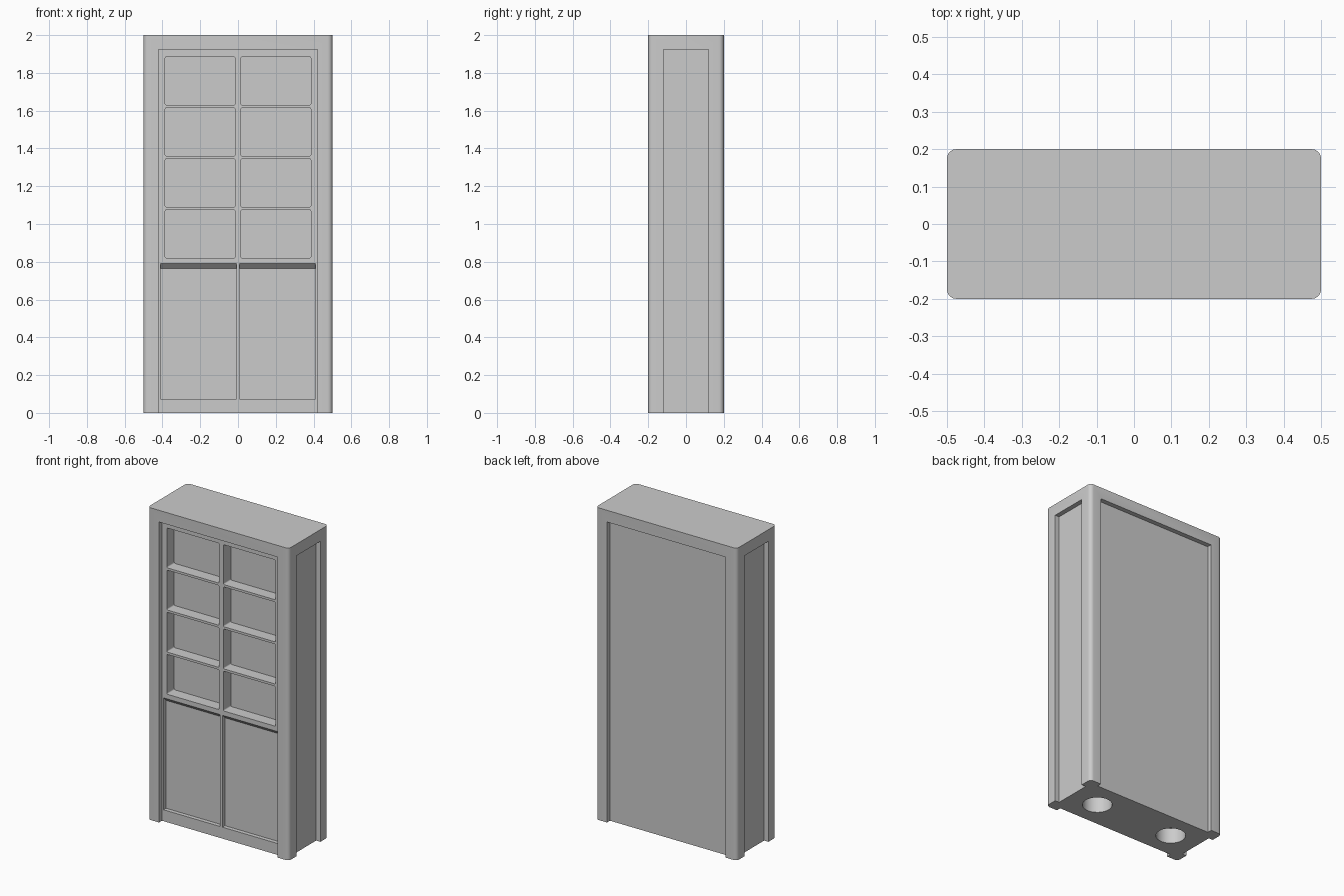
import bpy
import bmesh
import math
from mathutils import Matrix, Vector

cube = bpy.data.objects.get("Cube")
if cube:
    bpy.data.objects.remove(cube, do_unlink=True)

WIDTH, DEPTH, HEIGHT = 1.0, 0.4, 2.0
POST = 0.08        # width of the corner posts and top rail
RECESS = 0.03      # depth of the sunken panels
FRONT = -DEPTH / 2 + RECESS

grey = bpy.data.materials.new("light grey")
grey.use_nodes = True
grey.diffuse_color = (0.6, 0.6, 0.6, 1)
grey.node_tree.nodes["Principled BSDF"].inputs["Base Color"].default_value = (0.6, 0.6, 0.6, 1)


def finish(name, bm):
    mesh = bpy.data.meshes.new(name)
    bmesh.ops.recalc_face_normals(bm, faces=bm.faces)
    bm.to_mesh(mesh)
    bm.free()
    mesh.materials.append(grey)
    obj = bpy.data.objects.new(name, mesh)
    bpy.context.collection.objects.link(obj)
    return obj


def box(name, low, high, axis=None, radius=0):
    """Box between two corners, with edges along one axis rounded."""
    low, high = Vector(low), Vector(high)
    bm = bmesh.new()
    bmesh.ops.create_cube(bm, size=1)
    bmesh.ops.scale(bm, vec=high - low, verts=bm.verts)
    bmesh.ops.translate(bm, vec=(low + high) / 2, verts=bm.verts)
    if radius:
        edges = [e for e in bm.edges
                 if abs(e.verts[0].co[axis] - e.verts[1].co[axis]) > 1e-4]
        bmesh.ops.bevel(bm, geom=edges, offset=radius, segments=5,
                        profile=0.5, affect='EDGES')
    return finish(name, bm)


def prism(name, profile, x0, x1):
    """Extrude a (y, z) profile along x."""
    bm = bmesh.new()
    face = bm.faces.new([bm.verts.new((x0, y, z)) for y, z in profile])
    side = bmesh.ops.extrude_face_region(bm, geom=[face])["geom"]
    verts = [v for v in side if isinstance(v, bmesh.types.BMVert)]
    bmesh.ops.translate(bm, vec=(x1 - x0, 0, 0), verts=verts)
    return finish(name, bm)


def cylinder(name, x, radius, top):
    bm = bmesh.new()
    bmesh.ops.create_cone(bm, cap_ends=True, segments=48, radius1=radius,
                          radius2=radius, depth=2 * top,
                          matrix=Matrix.Translation((x, 0, 0)))
    return finish(name, bm)


# Cabinet block with rounded upright corners
cabinet = box("cabinet", (-WIDTH / 2, -DEPTH / 2, 0), (WIDTH / 2, DEPTH / 2, HEIGHT),
              axis=2, radius=0.025)
cutters = []
panel_top = HEIGHT - 0.075
half_x, half_y = WIDTH / 2 - POST, DEPTH / 2 - POST

for s in (-1, 1):
    # Sunken panels on front and back, then on both ends
    y0, y1 = sorted((s * (DEPTH / 2 - RECESS), s * DEPTH))
    cutters.append(box("wide_panel_cutter", (-half_x, y0, -0.1), (half_x, y1, panel_top)))
    x0, x1 = sorted((s * (WIDTH / 2 - RECESS), s * WIDTH))
    cutters.append(box("end_panel_cutter", (x0, -half_y, -0.1), (x1, half_y, panel_top)))

    # Four shelf openings in each column
    x0, x1 = sorted((s * 0.0155, s * 0.3855))
    for row in range(4):
        z = 0.82 + row * 0.27
        cutters.append(box("shelf_opening_cutter", (x0, -0.3, z), (x1, FRONT + 0.075, z + 0.255),
                           axis=1, radius=0.008))

    # Cupboard door recess with a sloped upper edge
    x0, x1 = sorted((s * 0.008, s * 0.409))
    slope = 0.026
    profile = [(-0.3, 0.073), (FRONT + slope, 0.073), (FRONT + slope, 0.79 - slope),
               (FRONT, 0.79), (-0.3, 0.79)]
    cutters.append(prism("door_cutter", profile, x0, x1))

    # Round socket in the underside
    cutters.append(cylinder("socket_cutter", s * 0.28, 0.087, 0.1))

# Carve the cabinet and discard the cutters
bpy.ops.object.select_all(action='DESELECT')
bpy.context.view_layer.objects.active = cabinet
cabinet.select_set(True)
for cutter in cutters:
    cutter.hide_render = True
    mod = cabinet.modifiers.new("carve", 'BOOLEAN')
    mod.operation = 'DIFFERENCE'
    mod.solver = 'EXACT'
    mod.object = cutter
    bpy.ops.object.modifier_apply(modifier=mod.name)
    bpy.data.objects.remove(cutter, do_unlink=True)

bpy.ops.object.shade_smooth_by_angle(angle=math.radians(30))
